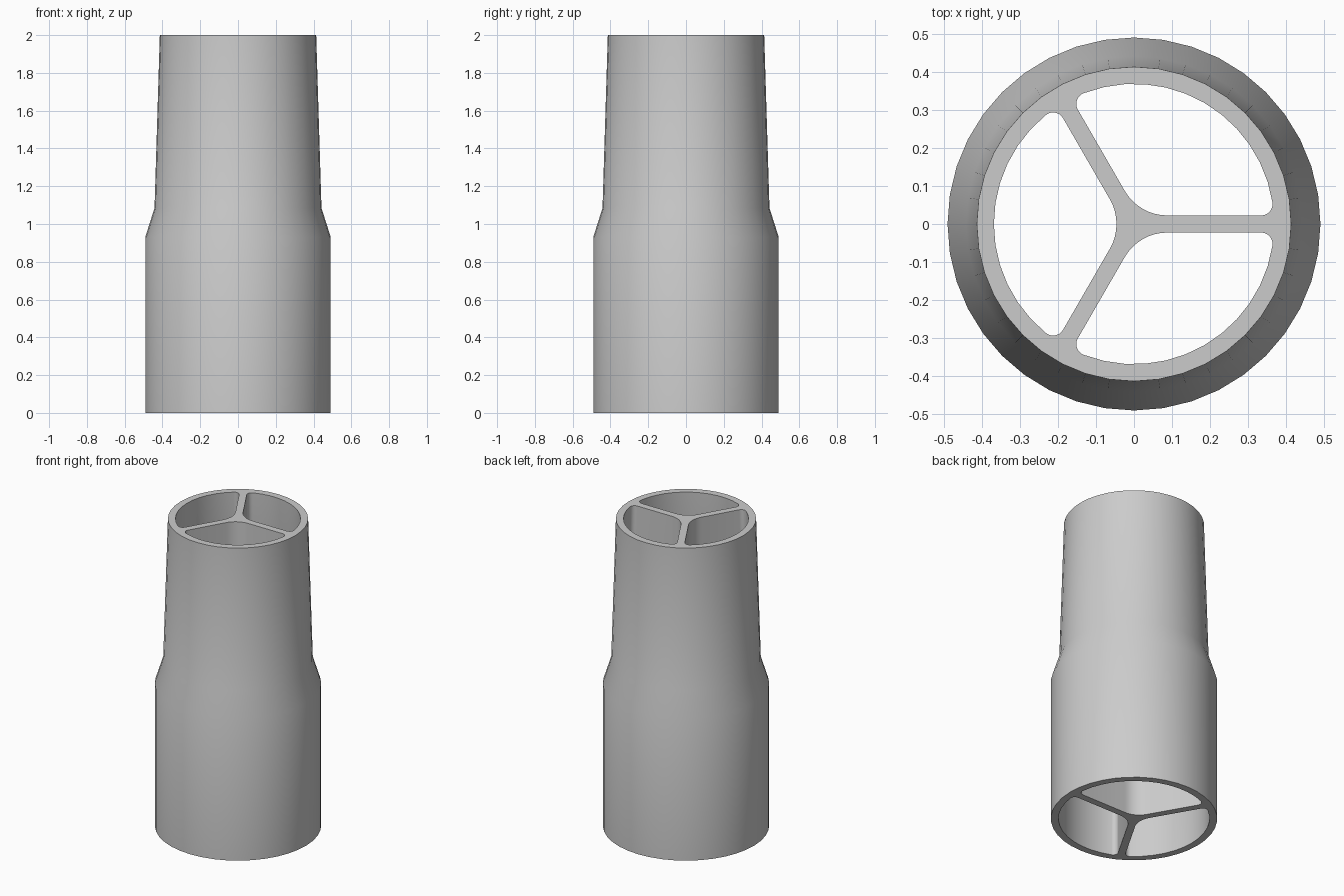
import bpy, bmesh
from math import sin, cos, tan, pi, sqrt, atan2, radians

cube = bpy.data.objects.get("Cube")
if cube:
    bpy.data.objects.remove(cube, do_unlink=True)

PROFILE = [(0, 0.491), (0.93, 0.491), (1.085, 0.442), (2, 0.414)]  # height, outer radius
SIDES = 40
WALL = 0.045
HALF_WEB = 0.0225
HUB_FILLET = 0.13
RIM_FILLET = 0.03


def arc(cx, cy, r, a0, a1, n):
    return [(cx + r * cos(a0 + (a1 - a0) * i / n), cy + r * sin(a0 + (a1 - a0) * i / n))
            for i in range(n + 1)]


def channel_outline(radius, turn):
    """Rounded 120 degree sector lying between two webs."""
    third = 2 * pi / 3
    # rim corner fillet beside the first web, mirrored beside the second
    cy = HALF_WEB + RIM_FILLET
    cx = sqrt((radius - RIM_FILLET) ** 2 - cy ** 2)
    a = atan2(cy, cx)
    first = arc(cx, cy, RIM_FILLET, -pi / 2, a, 7)
    rim = arc(0, 0, radius, a, third - a, 12)[1:-1]
    second = [(x * cos(third) + y * sin(third), x * sin(third) - y * cos(third))
              for x, y in reversed(first)]
    # hub fillet joining the two webs
    hy = HALF_WEB + HUB_FILLET
    hx = hy / tan(pi / 3)
    hub = arc(hx, hy, HUB_FILLET, radians(210), radians(270), 8)
    return [(x * cos(turn) - y * sin(turn), x * sin(turn) + y * cos(turn))
            for x, y in first + rim + second + hub]


bm = bmesh.new()


def loft(outlines, inward):
    """Skin a stack of matching outlines; return the bottom and top vertex rings."""
    rings = [[bm.verts.new((x, y, z)) for x, y in pts] for z, pts in outlines]
    for low, high in zip(rings, rings[1:]):
        for i in range(len(low)):
            j = (i + 1) % len(low)
            quad = [low[i], low[j], high[j], high[i]]
            bm.faces.new(quad[::-1] if inward else quad)
    return rings[0], rings[-1]


# Outer wall and three through channels
ends = [loft([(z, arc(0, 0, r, 0, 2 * pi, SIDES)[:-1]) for z, r in PROFILE], False)]
for k in range(3):
    ends.append(loft([(z, channel_outline(r - WALL, k * 2 * pi / 3)) for z, r in PROFILE], True))

# Flat end faces around the channels
for side, direction in ((0, -1), (1, 1)):
    edges = [bm.edges.get((ring[side][i - 1], ring[side][i]))
             for ring in ends for i in range(len(ring[side]))]
    filled = bmesh.ops.triangle_fill(bm, edges=edges, use_beauty=True, normal=(0, 0, direction))
    for face in filled["geom"]:
        if isinstance(face, bmesh.types.BMFace):
            face.normal_update()
            if face.normal.z * direction < 0:
                face.normal_flip()

mesh = bpy.data.meshes.new("divided_tube")
bm.to_mesh(mesh)
bm.free()
tube = bpy.data.objects.new("divided_tube", mesh)
bpy.context.collection.objects.link(tube)

grey = bpy.data.materials.new("light_grey")
grey.use_nodes = True
grey.diffuse_color = (0.6, 0.6, 0.6, 1)
grey.node_tree.nodes["Principled BSDF"].inputs["Base Color"].default_value = (0.6, 0.6, 0.6, 1)
mesh.materials.append(grey)

bpy.ops.object.select_all(action="DESELECT")
tube.select_set(True)
bpy.context.view_layer.objects.active = tube
bpy.ops.object.shade_smooth_by_angle(angle=radians(30))
